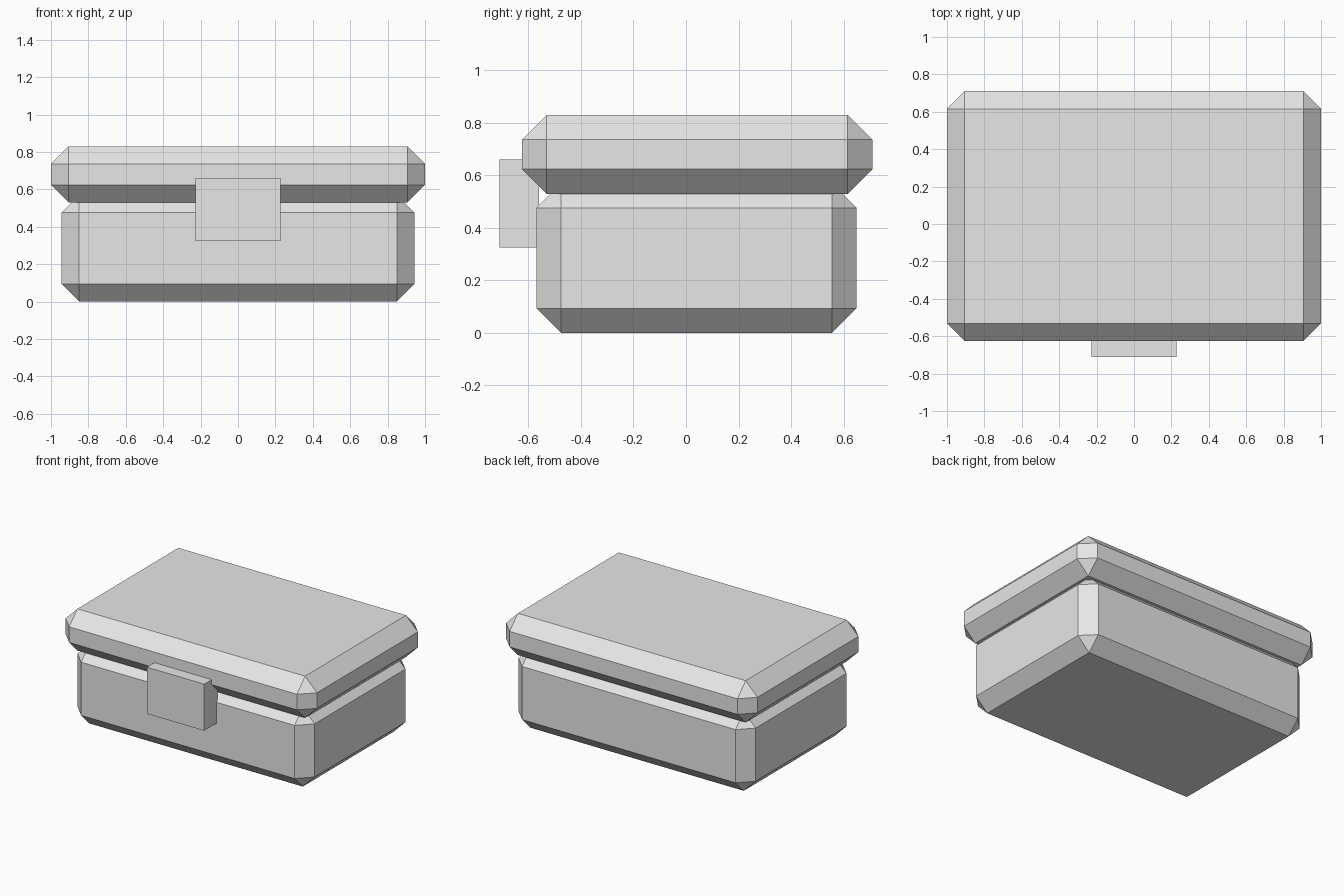
import bpy
import bmesh
from mathutils import Matrix, Vector

cube = bpy.data.objects.get("Cube")
if cube:
    bpy.data.objects.remove(cube, do_unlink=True)

# One plain grey for the whole box
grey = bpy.data.materials.new("light_grey")
grey.use_nodes = True
colour = (0.8, 0.8, 0.8, 1)
grey.diffuse_color = colour
grey.node_tree.nodes["Principled BSDF"].inputs["Base Color"].default_value = colour


def block(name, low, high, chamfer=0):
    """Box between two corners, with optional flat chamfers on all edges."""
    low, high = Vector(low), Vector(high)
    bm = bmesh.new()
    bmesh.ops.create_cube(bm, size=1)
    bmesh.ops.transform(bm, matrix=Matrix.Diagonal(high - low).to_4x4(), verts=bm.verts)
    if chamfer:
        bmesh.ops.bevel(bm, geom=bm.edges[:], offset=chamfer, offset_type='OFFSET',
                        segments=1, profile=0.5, affect='EDGES')
    mesh = bpy.data.meshes.new(name)
    bm.to_mesh(mesh)
    bm.free()
    mesh.materials.append(grey)
    obj = bpy.data.objects.new(name, mesh)
    obj.location = (low + high) / 2
    bpy.context.collection.objects.link(obj)
    return obj


# Chest body, overhanging lid and front clasp
block("body", (-0.943, -0.57, 0), (0.943, 0.65, 0.57), 0.094)
block("lid", (-1, -0.625, 0.53), (1, 0.71, 0.83), 0.094)
block("clasp", (-0.228, -0.71, 0.325), (0.228, -0.56, 0.66))
